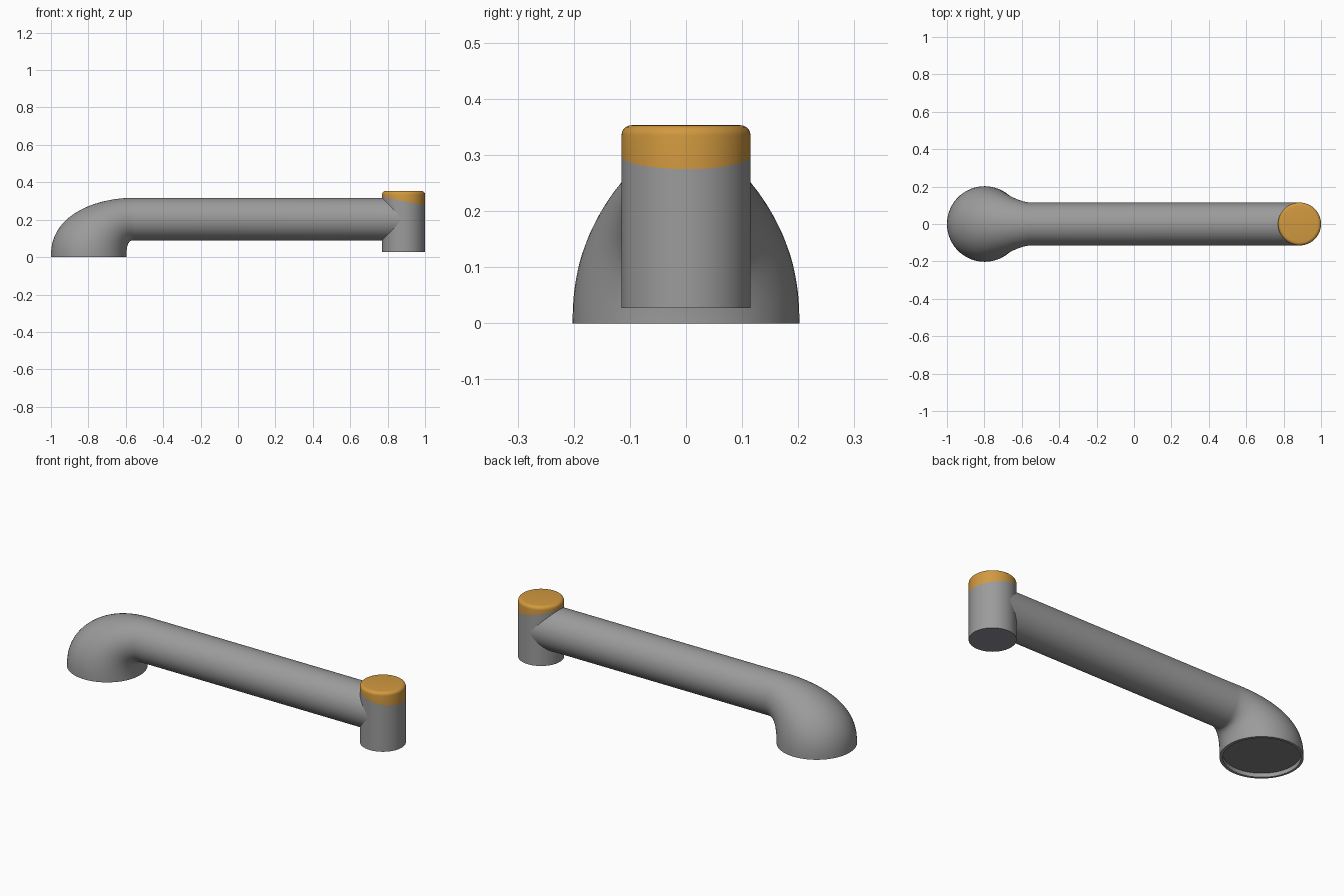
import bpy, bmesh
from math import sin, cos, pi
from mathutils import Vector

if "Cube" in bpy.data.objects:
    bpy.data.objects.remove(bpy.data.objects["Cube"], do_unlink=True)


def material(name, rgb):
    m = bpy.data.materials.new(name)
    m.use_nodes = True
    m.diffuse_color = (*rgb, 1)
    m.node_tree.nodes["Principled BSDF"].inputs["Base Color"].default_value = (*rgb, 1)
    return m


GREY = material("pipe grey", (0.33, 0.33, 0.33))
ORANGE = material("cap orange", (0.64, 0.32, 0.05))
END = material("end blue grey", (0.27, 0.27, 0.33))
DARK = material("recess dark grey", (0.22, 0.22, 0.22))


def finish(bm, name, mats):
    bmesh.ops.recalc_face_normals(bm, faces=bm.faces)
    mesh = bpy.data.meshes.new(name)
    bm.to_mesh(mesh)
    bm.free()
    for m in mats:
        mesh.materials.append(m)
    ob = bpy.data.objects.new(name, mesh)
    bpy.context.collection.objects.link(ob)
    bpy.ops.object.select_all(action='DESELECT')
    ob.select_set(True)
    bpy.context.view_layer.objects.active = ob
    bpy.ops.object.shade_smooth_by_angle(angle=0.6)


SIDES = 64
RADIUS = 0.114       # tube radius
AXIS_Z = 0.203       # tube height


def ring(bm, outer, inner, width):
    """Elliptical section between an outer and an inner point, half width along y."""
    mid, half = (outer + inner) / 2, (outer - inner) / 2
    side = Vector((0, width, 0))
    return [bm.verts.new(mid + half * cos(a) + side * sin(a))
            for a in (2 * pi * i / SIDES for i in range(SIDES))]


# Pipe: recessed mouth, flared elbow and straight tube in one loft
bm = bmesh.new()
rings = []
for r, z in ((0.188, 0.022), (0.188, 0)):
    rings.append(ring(bm, Vector((-0.8 - r, 0, z)), Vector((-0.8 + r, 0, z)), r))
STEPS = 28
BEND_X = -0.555
for i in range(STEPS + 1):
    t = pi / 2 * i / STEPS
    c, s = max(cos(t), 0), sin(t)
    outer = Vector((BEND_X - 0.445 * c, 0, (AXIS_Z + RADIUS) * s ** 0.85))
    inner = Vector((BEND_X - 0.042 * c ** 0.6, 0, (AXIS_Z - RADIUS) * s ** 0.85))
    rings.append(ring(bm, outer, inner, RADIUS + 0.088 * c ** 1.25))
rings.append(ring(bm, Vector((0.87, 0, AXIS_Z + RADIUS)),
                  Vector((0.87, 0, AXIS_Z - RADIUS)), RADIUS))
for a, b in zip(rings, rings[1:]):
    for i in range(SIDES):
        j = (i + 1) % SIDES
        bm.faces.new((a[i], a[j], b[j], b[i]))
bm.faces.new(rings[-1])
bm.faces.new(rings[0]).material_index = 1
finish(bm, "pipe", [GREY, DARK])

# Upright end post with a rounded, slanted-edge cap
POST_X, POST_R, LOW, HIGH = 0.885, 0.115, 0.027, 0.353
bm = bmesh.new()
bmesh.ops.create_cone(bm, cap_ends=True, segments=SIDES, radius1=POST_R,
                      radius2=POST_R, depth=HIGH - LOW)
bmesh.ops.translate(bm, verts=bm.verts, vec=(POST_X, 0, (LOW + HIGH) / 2))
rim = [e for e in bm.edges if all(v.co.z > HIGH - 0.001 for v in e.verts)]
bmesh.ops.bevel(bm, geom=rim, offset=0.018, segments=5, profile=0.5, affect='EDGES')
origin, normal = Vector((POST_X, 0, 0.299)), Vector((0.21, 0, 1))
bmesh.ops.bisect_plane(bm, geom=bm.verts[:] + bm.edges[:] + bm.faces[:],
                       plane_co=origin, plane_no=normal)
for f in bm.faces:
    if (f.calc_center_median() - origin).dot(normal) > 0:
        f.material_index = 1
    elif f.normal.z < -0.9:
        f.material_index = 2
finish(bm, "end_post", [GREY, ORANGE, END])
